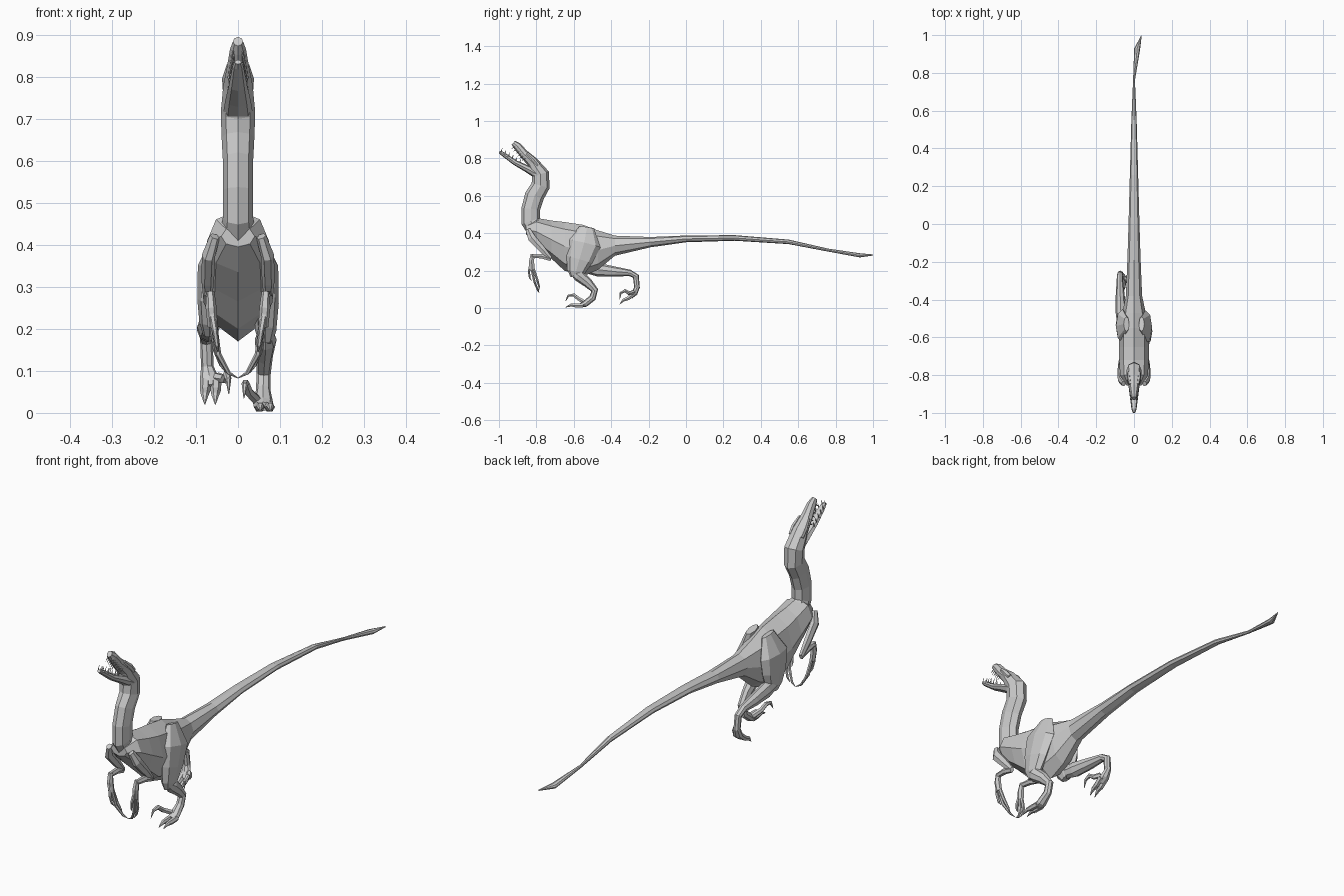
import bpy, bmesh
from math import sin, cos, pi
from mathutils import Vector


def tube(name, pts, n=8, upright=False, mirror=False):
    """Faceted loft through stations (x, y, z, half width, half height)."""
    bm = bmesh.new()
    pos = [Vector(p[:3]) for p in pts]
    rings = []
    for i, p in enumerate(pts):
        t = (pos[min(i + 1, len(pts) - 1)] - pos[max(i - 1, 0)]).normalized()
        if upright:
            t = Vector((0, 1, 0))
        side = (Vector((1, 0, 0)) - t * t.x).normalized()
        up = side.cross(t)
        rings.append([bm.verts.new(pos[i] + side * p[3] * cos(2 * pi * k / n)
                                   + up * p[4] * sin(2 * pi * k / n)) for k in range(n)])
    for a, b in zip(rings, rings[1:]):
        for k in range(n):
            bm.faces.new((a[k], a[(k + 1) % n], b[(k + 1) % n], b[k]))
    bm.faces.new(rings[0])
    bm.faces.new(rings[-1])
    bmesh.ops.recalc_face_normals(bm, faces=bm.faces)
    me = bpy.data.meshes.new(name)
    bm.to_mesh(me)
    bm.free()
    ob = bpy.data.objects.new(name, me)
    bpy.context.collection.objects.link(ob)
    if mirror:
        ob.modifiers.new("mirror", 'MIRROR').use_bisect_axis[0] = False
    return ob


# body and tail: y, top z, bottom z, half width
body = [(-.855, .445, .395, .04), (-.80, .482, .335, .074), (-.72, .468, .265, .078),
        (-.65, .46, .20, .08), (-.55, .445, .17, .075), (-.47, .415, .205, .062),
        (-.38, .387, .28, .043), (-.19, .38, .325, .035), (0, .388, .352, .029),
        (.26, .39, .36, .022), (.55, .366, .342, .014), (.76, .318, .302, .005)]
tube("body_and_tail", [(0, y, (a + b) / 2, w, (a - b) / 2) for y, a, b, w in body]
     + [(.017, .93, .282, .016, .011), (.04, 1.0, .284, .001, .003)], upright=True)

# neck and upper skull
tube("neck_and_skull", [
    (0, -.79, .41, .045, .055), (0, -.83, .465, .036, .052), (0, -.83, .53, .036, .05),
    (0, -.81, .60, .036, .052), (0, -.777, .655, .039, .05), (0, -.778, .715, .041, .047),
    (0, -.82, .78, .035, .03), (0, -.868, .825, .026, .024),
    (0, -.902, .866, .019, .022), (0, -.923, .884, .012, .014)])
# brow ridges
tube("brow", [(.028, -.79, .765, .008, .012), (.028, -.815, .795, .01, .012),
              (.021, -.85, .828, .006, .008)], 6, mirror=True)
# lower jaw
tube("lower_jaw", [(0, -.785, .71, .036, .026), (0, -.85, .745, .03, .019),
                   (0, -.915, .778, .022, .014), (0, -.982, .826, .013, .011),
                   (0, -.998, .835, .008, .006)])
# teeth in both jaws
for i in range(6):
    f = i / 5
    y, z, x = -.86 - .055 * f, .80 + .063 * f, .022 - .01 * f
    tube("upper_tooth", [(x, y, z, .003, .004), (x, y - .018, z - .012, .0005, .0005)], 4, mirror=True)
    y, z, x = -.89 - .1 * f, .777 + .056 * f, .021 - .012 * f
    tube("lower_tooth", [(x, y, z, .003, .004), (x, y + .008, z + .022, .0005, .0005)], 4, mirror=True)

# arms with three fingers
tube("upper_arm", [(.055, -.845, .42, .012, .015), (.07, -.825, .375, .016, .024),
                   (.072, -.77, .315, .015, .02), (.072, -.725, .265, .01, .013)], 6, mirror=True)
tube("forearm", [(.072, -.722, .263, .01, .014), (.07, -.77, .277, .013, .014),
                 (.066, -.825, .28, .011, .011)], 6, mirror=True)
tube("hand", [(.066, -.82, .288, .01, .012), (.064, -.826, .25, .013, .016),
              (.06, -.822, .205, .012, .015)], 6, mirror=True)
fingers = [[(.057, -.825, .21), (.047, -.81, .14), (.022, -.792, .095), (.001, -.785, .083)],
           [(.06, -.815, .21), (.053, -.795, .15), (.04, -.785, .115), (.028, -.787, .095)],
           [(.063, -.83, .24), (.055, -.84, .195), (.05, -.835, .16), (.047, -.825, .145)]]
for f in fingers:
    tube("finger", [(*p, r, r) for p, r in zip(f, (.008, .007, .005, .001))], 6, mirror=True)

# planted right leg
tube("right_thigh", [(.04, -.53, .43, .015, .04), (.061, -.545, .345, .035, .09),
                     (.067, -.57, .26, .03, .072), (.066, -.588, .195, .025, .048),
                     (.065, -.59, .165, .015, .028)])
tube("right_shin", [(.066, -.60, .19, .018, .02), (.066, -.575, .175, .026, .032),
                    (.063, -.525, .135, .02, .026), (.061, -.488, .095, .017, .019),
                    (.06, -.50, .055, .017, .019), (.06, -.54, .022, .024, .017),
                    (.06, -.565, .015, .022, .011)])

# raised left leg, stretched backwards
tube("left_thigh", [(-.04, -.53, .43, .015, .04), (-.061, -.54, .345, .035, .09),
                    (-.067, -.535, .27, .03, .08), (-.068, -.53, .215, .024, .055),
                    (-.068, -.525, .185, .015, .03)])
tube("left_shin", [(-.068, -.545, .215, .02, .025), (-.07, -.47, .205, .027, .036),
                   (-.073, -.38, .195, .024, .027), (-.075, -.30, .188, .017, .017),
                   (-.075, -.268, .17, .015, .017), (-.073, -.262, .11, .015, .015),
                   (-.068, -.275, .08, .023, .016), (-.066, -.295, .06, .022, .011)])


# toes end in tapering claws
def claw(name, pts, radii):
    tube(name, [(*p, r, r) for p, r in zip(pts, radii)], 6)


for x in (.05, .074):
    claw("right_toe", [(x, -.55, .015), (x + .002, -.59, .014), (x + .003, -.615, .016),
                       (x + .003, -.645, .004)], (.013, .012, .009, .001))
for x in (-.052, -.077):
    claw("left_toe", [(x, -.28, .075), (x - .001, -.31, .052), (x - .002, -.335, .042),
                      (x - .002, -.355, .02)], (.013, .012, .009, .001))
# raised sickle claws on the inner toes
claw("right_sickle_claw", [(.045, -.54, .03), (.025, -.575, .05), (.018, -.60, .07),
                           (.016, -.63, .066), (.014, -.645, .035)], (.012, .011, .01, .007, .001))
claw("left_sickle_claw", [(-.05, -.28, .085), (-.032, -.305, .08), (-.026, -.325, .093),
                          (-.023, -.35, .08), (-.022, -.355, .045)], (.012, .011, .01, .007, .001))
